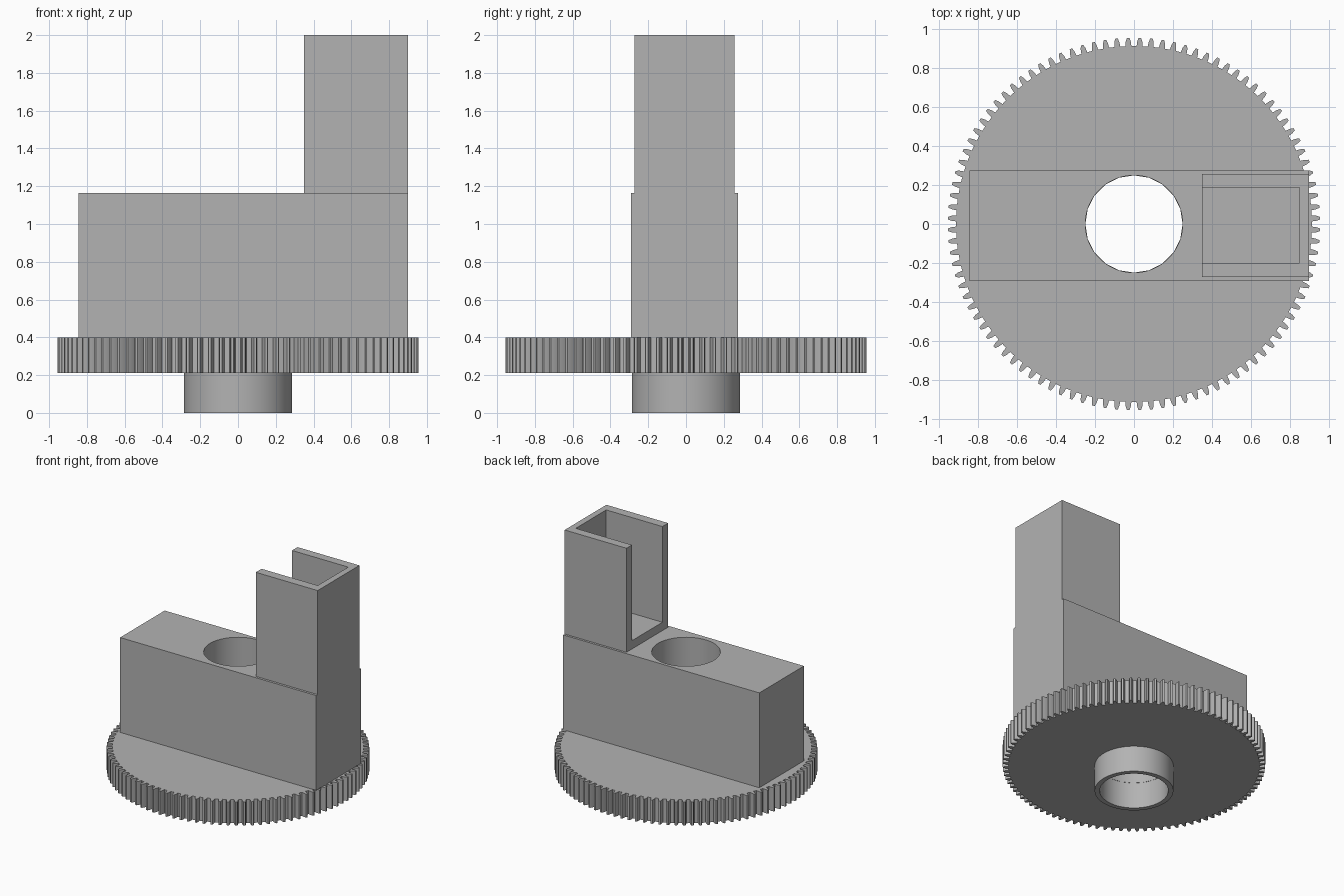
import bpy, bmesh
from math import cos, sin, pi, radians

cube = bpy.data.objects.get("Cube")
if cube:
    bpy.data.objects.remove(cube, do_unlink=True)

TEETH, TIP, ROOT = 100, 0.957, 0.915
BORE = 0.25

grey = bpy.data.materials.new("light grey plastic")
grey.use_nodes = True
colour = (0.45, 0.45, 0.45, 1)
grey.diffuse_color = colour
grey.node_tree.nodes["Principled BSDF"].inputs["Base Color"].default_value = colour


def prism(name, outline, z0, z1):
    """Extrude a flat outline from z0 up to z1."""
    bm = bmesh.new()
    face = bm.faces.new([bm.verts.new((x, y, z0)) for x, y in outline])
    new = bmesh.ops.extrude_face_region(bm, geom=[face])["geom"]
    top = [v for v in new if isinstance(v, bmesh.types.BMVert)]
    bmesh.ops.translate(bm, verts=top, vec=(0, 0, z1 - z0))
    bmesh.ops.recalc_face_normals(bm, faces=bm.faces)
    mesh = bpy.data.meshes.new(name)
    bm.to_mesh(mesh)
    bm.free()
    mesh.materials.append(grey)
    obj = bpy.data.objects.new(name, mesh)
    bpy.context.collection.objects.link(obj)
    return obj


def circle(r, n):
    return [(r * cos(2 * pi * i / n), r * sin(2 * pi * i / n)) for i in range(n)]


def rect(x0, x1, y0, y1):
    return [(x0, y0), (x1, y0), (x1, y1), (x0, y1)]


def cut(obj, cutter):
    """Subtract the cutter and discard it."""
    mod = obj.modifiers.new("cut", 'BOOLEAN')
    mod.operation, mod.solver, mod.object = 'DIFFERENCE', 'EXACT', cutter
    cutter.hide_render = True
    bpy.ops.object.select_all(action='DESELECT')
    bpy.context.view_layer.objects.active = obj
    obj.select_set(True)
    bpy.ops.object.modifier_apply(modifier=mod.name)
    bpy.data.objects.remove(cutter, do_unlink=True)


def smooth(obj):
    bpy.ops.object.select_all(action='DESELECT')
    bpy.context.view_layer.objects.active = obj
    obj.select_set(True)
    bpy.ops.object.shade_smooth_by_angle(angle=radians(25))


# Spur gear outline: each tooth has root, flank and tip points
tooth = [(-0.27, ROOT), (-0.22, 0.938), (-0.11, TIP),
         (0.11, TIP), (0.22, 0.938), (0.27, ROOT)]
outline = []
for i in range(TEETH):
    for offset, r in tooth:
        a = 2 * pi * (i + 0.5 + offset) / TEETH
        outline.append((r * cos(a), r * sin(a)))
gear = prism("gear", outline, 0.21, 0.40)
cut(gear, prism("gear_bore", circle(BORE, 20), 0.1, 0.5))

# Collar under the gear
hub = prism("hub", circle(0.287, 64), 0, 0.21)
cut(hub, prism("hub_bore", circle(BORE, 64), -0.1, 0.3))

# Long block with the shaft hole through it
block = prism("block", rect(-0.845, 0.90, -0.292, 0.275), 0.40, 1.163)
cut(block, prism("block_bore", circle(BORE, 64), 0.3, 1.3))

# Upright holder, open at the top and toward the shaft
holder = prism("holder", rect(0.35, 0.90, -0.273, 0.257), 1.163, 2.0)
cut(holder, prism("holder_slot", rect(0.2, 0.85, -0.2, 0.187), 1.23, 2.2))

for part in (hub, block, gear):
    smooth(part)
